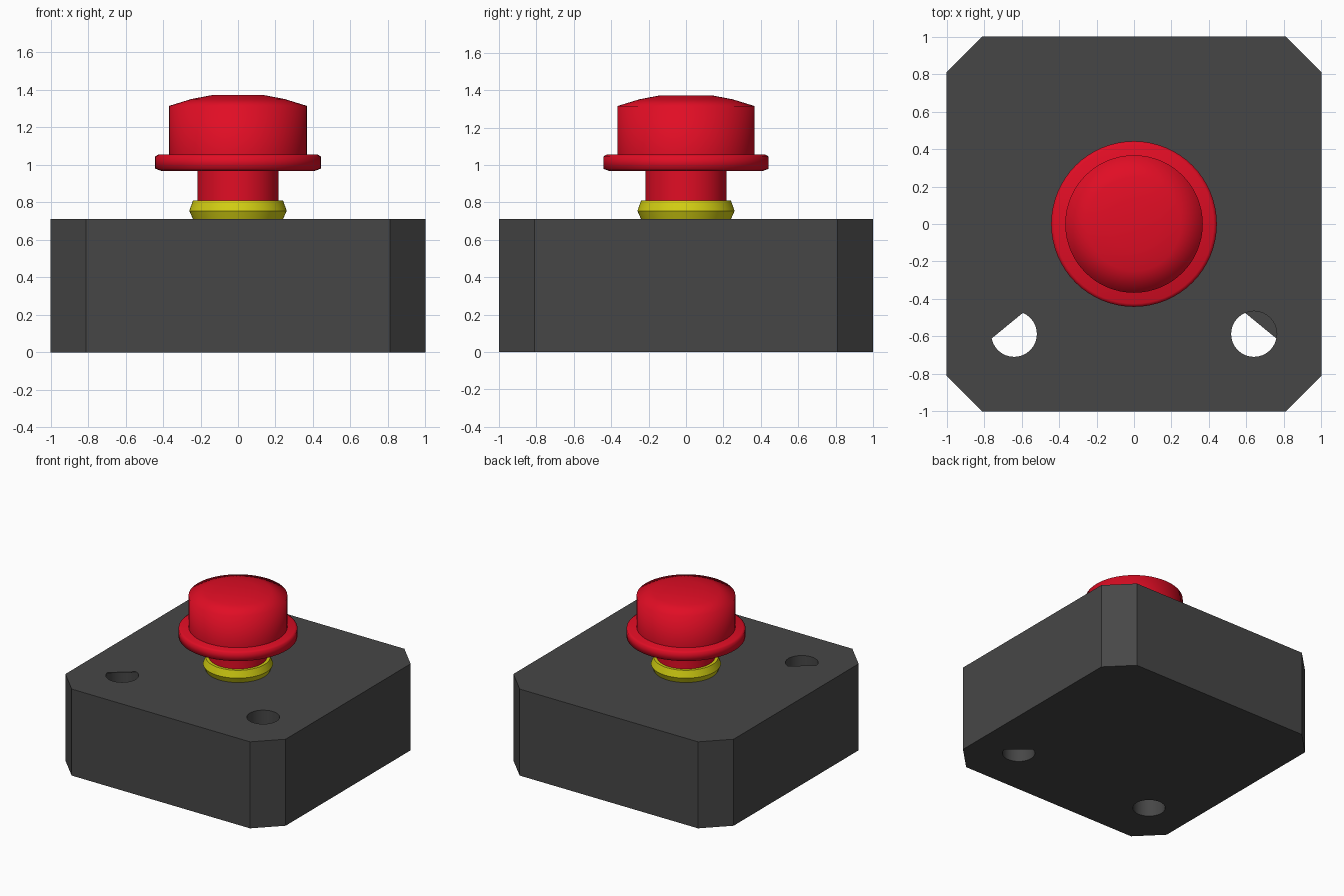
import bpy, bmesh
from math import radians, cos, sin, tau
from mathutils import Matrix

if "Cube" in bpy.data.objects:
    bpy.data.objects.remove(bpy.data.objects["Cube"])

H = 0.71            # housing height
HOLE_X, HOLE_Y, HOLE_R = 0.64, -0.587, 0.122


def material(name, rgb):
    m = bpy.data.materials.new(name)
    m.use_nodes = True
    m.diffuse_color = (*rgb, 1)
    m.node_tree.nodes["Principled BSDF"].inputs["Base Color"].default_value = (*rgb, 1)
    return m


grey = material("dark grey", (0.062, 0.062, 0.062))
red = material("red", (0.75, 0.004, 0.018))
yellow = material("yellow", (0.64, 0.61, 0.006))


def make(name, bm, mat, angle):
    bmesh.ops.recalc_face_normals(bm, faces=bm.faces)
    mesh = bpy.data.meshes.new(name)
    bm.to_mesh(mesh)
    bm.free()
    mesh.materials.append(mat)
    ob = bpy.data.objects.new(name, mesh)
    bpy.context.collection.objects.link(ob)
    smooth(ob, angle)
    return ob


def smooth(ob, angle):
    bpy.ops.object.select_all(action='DESELECT')
    ob.select_set(True)
    bpy.context.view_layer.objects.active = ob
    bpy.ops.object.shade_smooth_by_angle(angle=radians(angle))


def prism(name, points, z0, z1, mat):
    bm = bmesh.new()
    face = bm.faces.new([bm.verts.new((x, y, z0)) for x, y in points])
    ext = bmesh.ops.extrude_face_region(bm, geom=[face])
    verts = [v for v in ext["geom"] if isinstance(v, bmesh.types.BMVert)]
    bmesh.ops.translate(bm, verts=verts, vec=(0, 0, z1 - z0))
    return make(name, bm, mat, 30)


def lathe(name, profile, mat, angle, steps=64):
    bm = bmesh.new()
    vs = [bm.verts.new((r, 0, z)) for r, z in profile]
    es = [bm.edges.new(pair) for pair in zip(vs, vs[1:])]
    bmesh.ops.spin(bm, geom=vs + es, cent=(0, 0, 0), axis=(0, 0, 1),
                   angle=tau, steps=steps)
    bmesh.ops.remove_doubles(bm, verts=bm.verts, dist=0.0005)
    return make(name, bm, mat, angle)


def arc(cx, first, last):
    # points on a hole rim, between two steps of a 32-sided circle
    return [(cx + HOLE_R * cos(tau * i / 32), HOLE_Y + HOLE_R * sin(tau * i / 32))
            for i in range(first, last)]


# Housing: square block with cut corners
c = 0.81
outline = [(-c, -1), (c, -1), (1, -c), (1, c), (c, 1), (-c, 1), (-1, c), (-1, -c)]
housing = prism("housing", outline, 0, H, grey)

# Two through holes near the front
for side in (-1, 1):
    cutter = prism("hole_cutter", arc(side * HOLE_X, 0, 32), -0.1, H + 0.1, grey)
    cutter.hide_render = True
    mod = housing.modifiers.new("hole", 'BOOLEAN')
    mod.operation, mod.solver, mod.object = 'DIFFERENCE', 'EXACT', cutter
    bpy.context.view_layer.objects.active = housing
    bpy.ops.object.modifier_apply(modifier=mod.name)
    bpy.data.objects.remove(cutter)
smooth(housing, 30)

# Thin covers over part of each hole: right one on top, left one underneath
prism("right_hole_cover", arc(-HOLE_X, 6, 18), H - 0.004, H, grey)
prism("left_hole_cover", arc(HOLE_X, -1, 11), 0, 0.004, grey)

# Yellow collar around the stem
lathe("collar", [(0.2, H), (0.24, H), (0.26, 0.755), (0.24, 0.81), (0.2, 0.81)],
      yellow, 40)

# Red button: stem, flange and domed cap
lathe("stem", [(0, H), (0.217, H), (0.217, 0.98), (0, 0.98)], red, 40)
lathe("flange", [(0, 0.968), (0.41, 0.968), (0.442, 0.98), (0.442, 1.045),
                 (0.425, 1.055), (0, 1.055)], red, 75)
lathe("button_cap", [(0, 1.05), (0.367, 1.05), (0.367, 1.315), (0.25, 1.351),
                     (0.14, 1.372), (0, 1.372)], red, 80)
